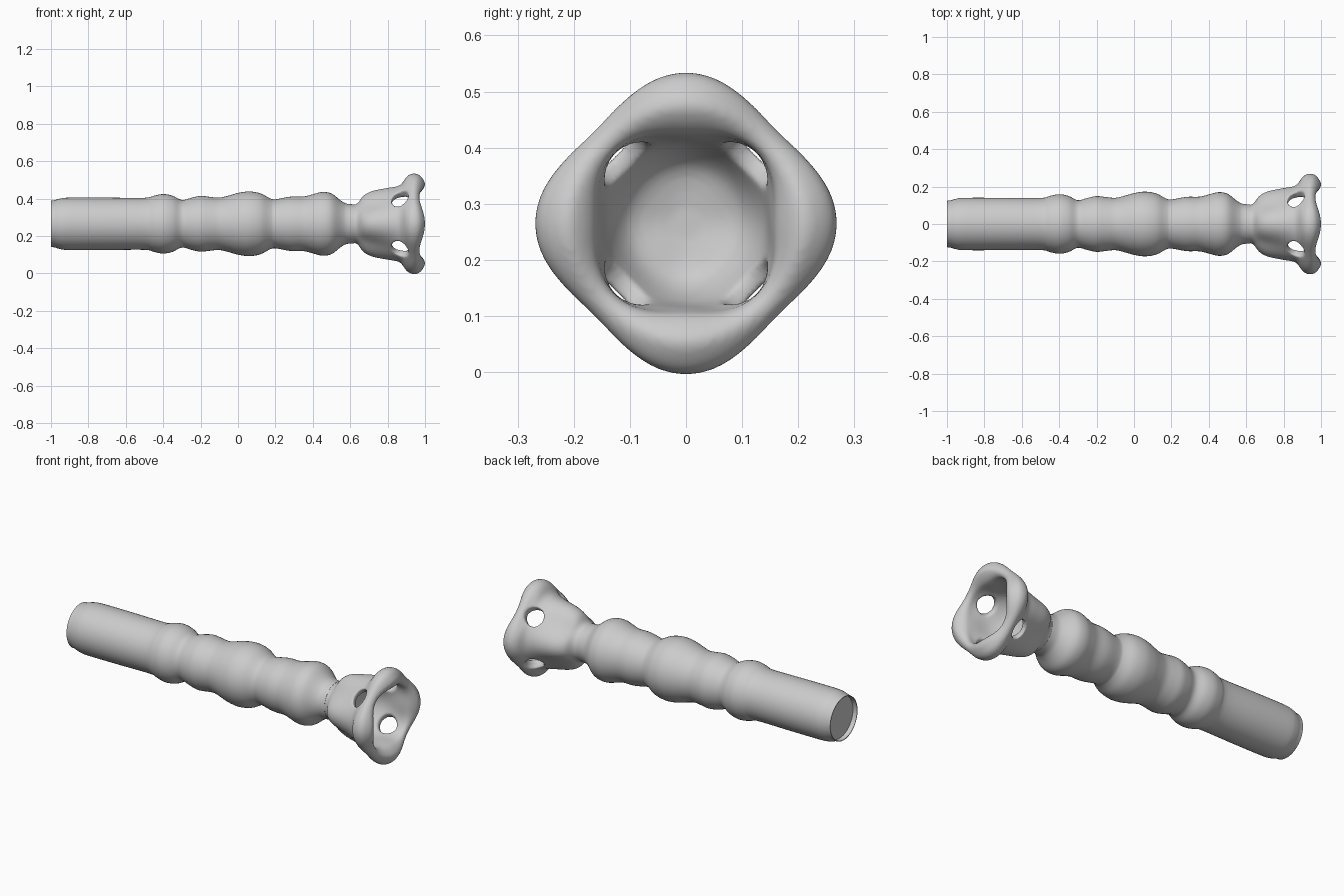
import bpy, bmesh, math
from mathutils import Matrix, Vector

if "Cube" in bpy.data.objects:
    bpy.data.objects.remove(bpy.data.objects["Cube"])

AXIS_Z = 0.265

grey = bpy.data.materials.new("plain grey")
grey.use_nodes = True
grey.diffuse_color = (0.6, 0.6, 0.6, 1)
grey.node_tree.nodes["Principled BSDF"].inputs["Base Color"].default_value = (0.6, 0.6, 0.6, 1)


def add_object(name, bm):
    bmesh.ops.recalc_face_normals(bm, faces=bm.faces[:])
    mesh = bpy.data.meshes.new(name)
    bm.to_mesh(mesh)
    bm.free()
    mesh.materials.append(grey)
    ob = bpy.data.objects.new(name, mesh)
    ob.location.z = AXIS_Z
    bpy.context.collection.objects.link(ob)
    return ob


def smooth_curve(points, steps):
    """Catmull-Rom resampling of a profile."""
    pts = [Vector(p) for p in points]
    out = []
    for i in range(len(pts) - 1):
        a, b, c, d = pts[max(i - 1, 0)], pts[i], pts[i + 1], pts[min(i + 2, len(pts) - 1)]
        for k in range(steps):
            t = k / steps
            out.append(0.5 * (2 * b + (c - a) * t + (2 * a - 5 * b + 4 * c - d) * t * t
                              + (3 * b - a - 3 * c + d) * t ** 3))
    return out + [pts[-1]]


def loft(rings, sides):
    """Rings of (x, radius) on the four axes and (x, radius) on the diagonals."""
    bm = bmesh.new()
    loops = []
    for xa, ra, xd, rd in rings:
        loop = []
        for i in range(sides):
            a = 2 * math.pi * i / sides
            w = 0.5 - 0.5 * math.cos(4 * a)
            r = ra + (rd - ra) * w
            loop.append(bm.verts.new((xa + (xd - xa) * w, r * math.cos(a), r * math.sin(a))))
        loops.append(loop)
    for p, q in zip(loops, loops[1:]):
        for i in range(sides):
            j = (i + 1) % sides
            bm.faces.new((p[i], p[j], q[j], q[i]))
    bm.faces.new(loops[0])
    bm.faces.new(loops[-1])
    return bm


# Handle: swelling grip with a recessed butt cap
grip = [(-0.98, .126), (-0.95, .135), (-0.9, .14), (-0.7, .14), (-0.5, .139), (-0.45, .15),
        (-0.4, .159), (-0.35, .15), (-0.3, .127), (-0.25, .139), (-0.2, .149), (-0.15, .144),
        (-0.1, .14), (-0.05, .151), (0, .165), (.06, .173), (.12, .163), (.17, .137), (.2, .131),
        (.28, .145), (.35, .146), (.4, .158), (.45, .17), (.5, .162), (.55, .124), (.58, .108),
        (.62, .104)]
profile = [Vector(p) for p in [(-0.975, .118), (-1, .12), (-1, .124)]] + smooth_curve(grip, 4)
handle = add_object("handle", loft([(x, r, x, r) for x, r in profile], 48))

# Head: four-lobed hollow cup with a diamond rim, outside first then inside
cup = [(.59, .104, .59, .104), (.635, .106, .635, .104), (.67, .15, .67, .125),
       (.72, .176, .72, .145), (.80, .192, .80, .168), (.865, .206, .865, .192),
       (.90, .25, .895, .207), (.93, .268, .92, .227), (.965, .264, .945, .232),
       (.99, .238, .965, .217), (1.0, .205, .97, .197), (.97, .165, .955, .18),
       (.92, .152, .91, .175), (.82, .14, .82, .14), (.75, .10, .755, .10), (.73, .03, .73, .03)]
head = add_object("cupped_head", loft(smooth_curve(cup, 4), 96))

# Oval windows between the lobes
bm = bmesh.new()
for k in range(4):
    turn = Matrix.Rotation(math.radians(45 + 90 * k), 4, 'X')
    place = (turn @ Matrix.Translation((.867, 0, .2)) @ Matrix.Diagonal((.044, .052, 1, 1)))
    bmesh.ops.create_cone(bm, cap_ends=True, segments=32, radius1=1, radius2=1,
                          depth=.22, matrix=place)
cutter = add_object("window_cutter", bm)
cutter.hide_render = True
cutter.hide_set(True)

cut = head.modifiers.new("windows", 'BOOLEAN')
cut.operation = 'DIFFERENCE'
cut.solver = 'EXACT'
cut.object = cutter
remesh = head.modifiers.new("blend", 'REMESH')
remesh.mode = 'VOXEL'
remesh.voxel_size = 0.007
remesh.use_smooth_shade = True
soft = head.modifiers.new("soften", 'SMOOTH')
soft.factor = 0.5
soft.iterations = 5

# Smooth shading with a crisp butt edge
bpy.ops.object.select_all(action='DESELECT')
for ob in (handle, head):
    ob.select_set(True)
bpy.context.view_layer.objects.active = handle
bpy.ops.object.shade_smooth_by_angle(angle=math.radians(50))
